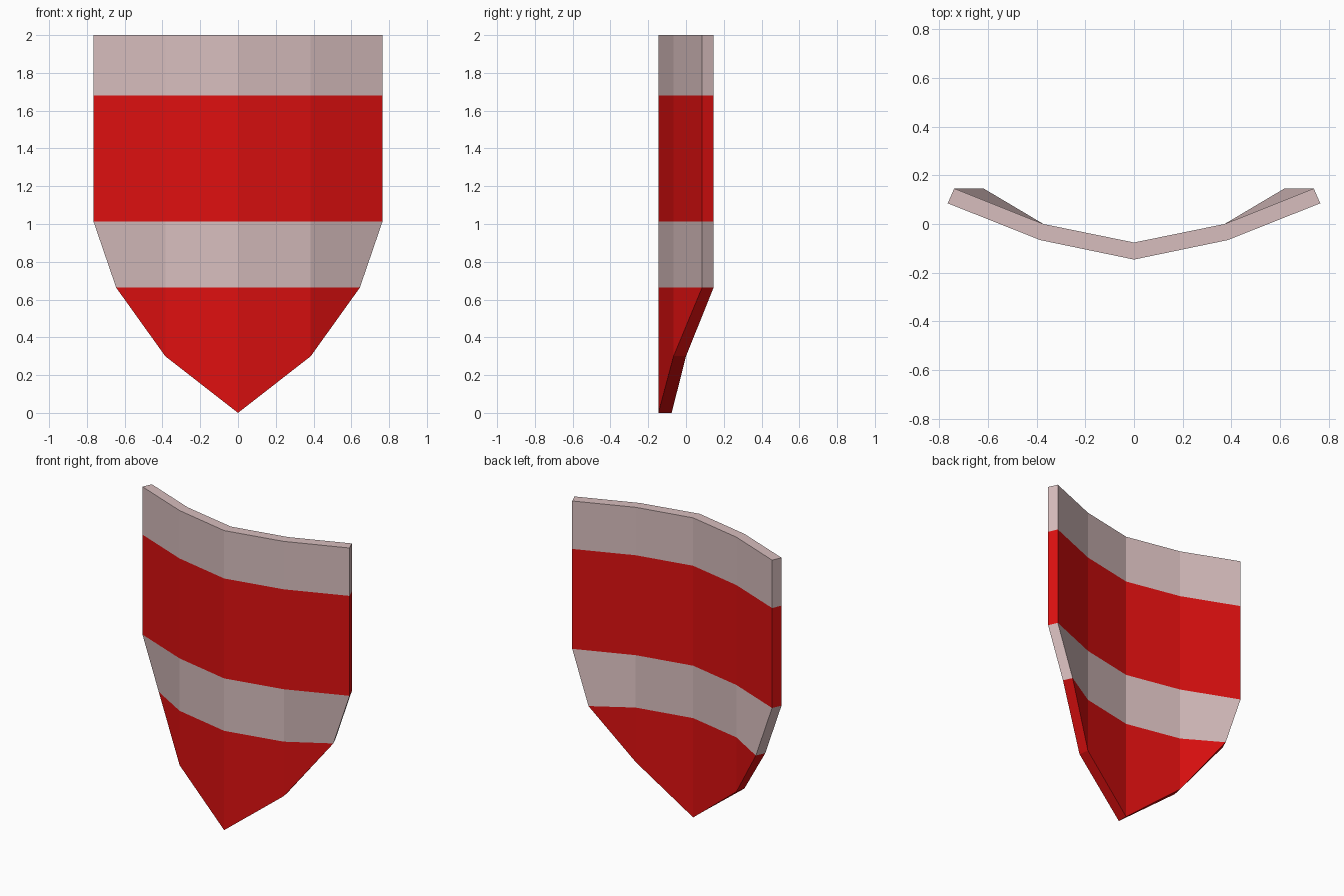
import bpy, bmesh

if "Cube" in bpy.data.objects:
    bpy.data.objects.remove(bpy.data.objects["Cube"])

# (x, y) of each column from centre to rim, for the front and back skins
FRONT = [(0.0, -0.146), (0.385, -0.066), (0.765, 0.085)]
BACK = [(0.0, -0.076), (0.372, 0.0), (0.738, 0.146)]
ROWS = [2.0, 1.68, 1.013, 0.663]      # stripe boundaries
TIP = [0.0, 0.30]                     # bottom of centre and middle columns
RIM_LOW = {0: 0.645, 1: 0.618}        # rim x at the lowest row


def material(name, rgb):
    m = bpy.data.materials.new(name)
    m.diffuse_color = (*rgb, 1)
    m.use_nodes = True
    m.node_tree.nodes["Principled BSDF"].inputs["Base Color"].default_value = m.diffuse_color
    return m


bm = bmesh.new()
verts = {}
for side, profile in enumerate((FRONT, BACK)):
    for c in range(-2, 3):
        x, y = profile[abs(c)]
        heights = ROWS + ([TIP[abs(c)]] if abs(c) < 2 else [])
        for r, z in enumerate(heights):
            px = RIM_LOW[side] if abs(c) == 2 and r == 3 else x
            verts[side, c, r] = bm.verts.new((px if c >= 0 else -px, y, z))

# front and back skins: quads, with triangles at the lower rim
borders = {}
for c in range(-2, 2):
    for r in range(4):
        keys = [(c, r), (c + 1, r), (c + 1, r + 1), (c, r + 1)]
        keys = [k for k in keys if (0, *k) in verts]
        for side in (0, 1):
            bm.faces.new([verts[side, *k] for k in keys])
        for a, b in zip(keys, keys[1:] + keys[:1]):
            e = frozenset((a, b))
            borders[e] = borders.get(e, 0) + 1

# rim joining the two skins along every open border
for e, count in borders.items():
    if count == 1:
        a, b = e
        bm.faces.new([verts[0, *a], verts[0, *b], verts[1, *b], verts[1, *a]])

bmesh.ops.recalc_face_normals(bm, faces=bm.faces[:])

# horizontal stripes by height
for f in bm.faces:
    z = f.calc_center_median().z
    f.material_index = 1 if z > ROWS[1] or ROWS[3] < z < ROWS[2] else 0

mesh = bpy.data.meshes.new("shield")
bm.to_mesh(mesh)
bm.free()
mesh.materials.append(material("red", (0.72, 0.005, 0.005)))
mesh.materials.append(material("pale pink grey", (0.68, 0.51, 0.51)))
bpy.context.collection.objects.link(bpy.data.objects.new("shield", mesh))
